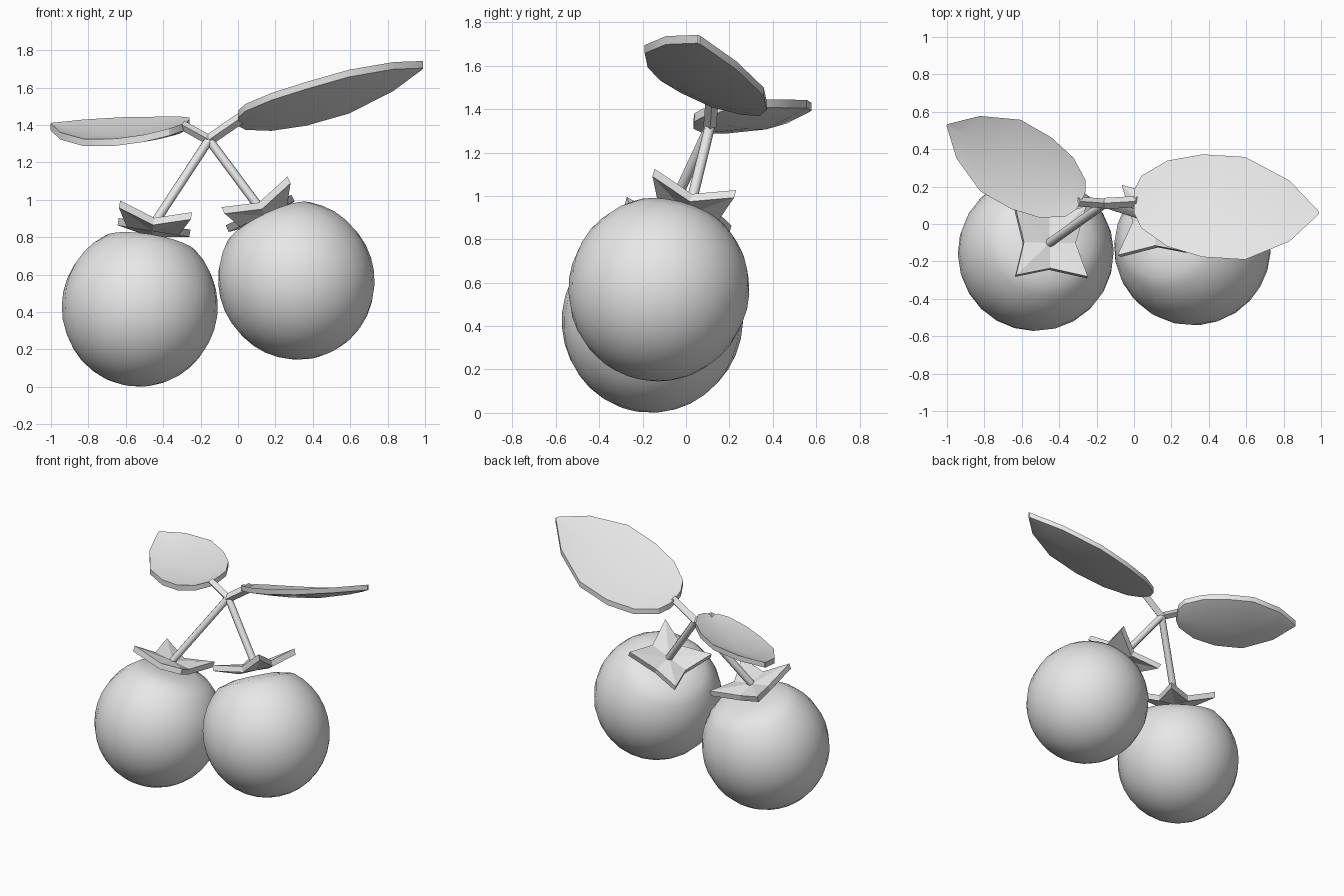
import bpy, bmesh, math
from mathutils import Vector, Matrix

if "Cube" in bpy.data.objects:
    bpy.data.objects.remove(bpy.data.objects["Cube"])

grey = bpy.data.materials.new("plain_grey")
grey.use_nodes = True
grey.diffuse_color = (0.8, 0.8, 0.8, 1)
grey.node_tree.nodes["Principled BSDF"].inputs["Base Color"].default_value = (0.8, 0.8, 0.8, 1)


def finish(name, bm, angle=30):
    """Turn a bmesh into a named object with smooth shading and sharp creases."""
    bmesh.ops.recalc_face_normals(bm, faces=bm.faces)
    mesh = bpy.data.meshes.new(name)
    bm.to_mesh(mesh)
    bm.free()
    mesh.materials.append(grey)
    obj = bpy.data.objects.new(name, mesh)
    bpy.context.collection.objects.link(obj)
    bpy.ops.object.select_all(action="DESELECT")
    obj.select_set(True)
    bpy.context.view_layer.objects.active = obj
    bpy.ops.object.shade_smooth_by_angle(angle=math.radians(angle))
    return obj


def tilt(normal):
    return Vector((0, 0, 1)).rotation_difference(Vector(normal)).to_matrix().to_4x4()


def fruit(name, centre, normal):
    """Round body spun from a half profile, flattened at the top."""
    radius, height, rings = 0.417, 0.428, 14
    profile = []
    for i in range(rings + 1):
        a = math.radians(-90 + 143 * i / rings)
        profile.append(Vector((radius * math.cos(a), 0, height * math.sin(a))))
    profile += [Vector((0.14, 0, 0.37)), Vector((0, 0, 0.365))]
    bm = bmesh.new()
    verts = [bm.verts.new(p) for p in profile]
    edges = [bm.edges.new(pair) for pair in zip(verts, verts[1:])]
    bmesh.ops.spin(bm, geom=verts + edges, axis=(0, 0, 1), cent=(0, 0, 0),
                   angle=math.tau, steps=24)
    bmesh.ops.remove_doubles(bm, verts=bm.verts, dist=0.0005)
    bm.transform(Matrix.Translation(centre) @ tilt(normal))
    finish(name, bm)


def calyx(name, centre, normal):
    """Four-pointed star with raised tips, given thickness."""
    bm = bmesh.new()
    layers = []
    for drop in (0, -0.04):
        hub = bm.verts.new((0, 0, drop))
        ring = []
        for i in range(8):
            a = i * math.pi / 4
            r, z = (0.275, 0.05) if i % 2 else (0.14, 0)
            ring.append(bm.verts.new((r * math.cos(a), r * math.sin(a), z + drop)))
        for i in range(8):
            bm.faces.new((hub, ring[i], ring[i - 1]))
        layers.append(ring)
    top, low = layers
    for i in range(8):
        bm.faces.new((top[i - 1], top[i], low[i], low[i - 1]))
    bm.transform(Matrix.Translation(centre) @ tilt(normal))
    finish(name, bm, 15)


def rod(name, start, end, radius, sides):
    start, end = Vector(start), Vector(end)
    axis = end - start
    bm = bmesh.new()
    bmesh.ops.create_cone(bm, cap_ends=True, segments=sides, radius1=radius,
                          radius2=radius, depth=axis.length)
    bm.transform(Matrix.Translation((start + end) / 2) @ tilt(axis))
    finish(name, bm, 50)


def leaf(name, base, tip, side, fold):
    """Thick blade folded along a sagging midrib."""
    base, tip, side = Vector(base), Vector(tip), Vector(side)
    outline = [(0, 0.22), (0.04, 0.5), (0.18, 0.82), (0.37, 0.98),
               (0.6, 0.98), (0.84, 0.58), (1, 0.02)]
    bm = bmesh.new()
    layers = []
    for drop in (0, -0.038):
        rows = []
        for u, w in outline:
            sag = 0.03 * 4 * u * (1 - u)
            mid = base.lerp(tip, u) + Vector((0, 0, drop - sag))
            rows.append([bm.verts.new(mid + side * w * s -
                                      Vector((0, 0, fold * w * (s == 0))))
                         for s in (-1, 0, 1)])
        for a, b in zip(rows, rows[1:]):
            for j in (0, 1):
                bm.faces.new((a[j], a[j + 1], b[j + 1], b[j]))
        layers.append([r[0] for r in rows] + [rows[-1][1]] +
                      [r[2] for r in reversed(rows)] + [rows[0][1]])
    top, low = layers
    for i in range(len(top)):
        bm.faces.new((top[i - 1], top[i], low[i], low[i - 1]))
    finish(name, bm, 30)


# Fruits, star-shaped calyxes and their stems
joint = Vector((-0.155, 0.11, 1.32))
for label, centre, seat, normal in (
        ("right", (-0.525, -0.155, 0.428), (-0.45, -0.1, 0.87), (0.16, 0.24, 0.96)),
        ("left", (0.312, -0.125, 0.57), (0.12, 0.02, 0.95), (-0.42, 0.25, 0.87))):
    fruit(label + "_fruit", centre, normal)
    calyx(label + "_calyx", seat, normal)
    rod(label + "_stem", seat, joint, 0.024, 8)

# Leaves and their stalks
left_base, right_base = (0.0, 0.12, 1.455), (-0.285, 0.12, 1.415)
rod("left_leaf_stalk", joint, (0.02, 0.12, 1.44), 0.03, 4)
rod("right_leaf_stalk", joint, (-0.3, 0.12, 1.4), 0.026, 4)
leaf("left_leaf", left_base, (0.99, 0.06, 1.74), (0, -0.28, 0.1), 0.03)
leaf("right_leaf", right_base, (-1.0, 0.53, 1.41), (0.11, 0.195, 0.06), 0.04)
